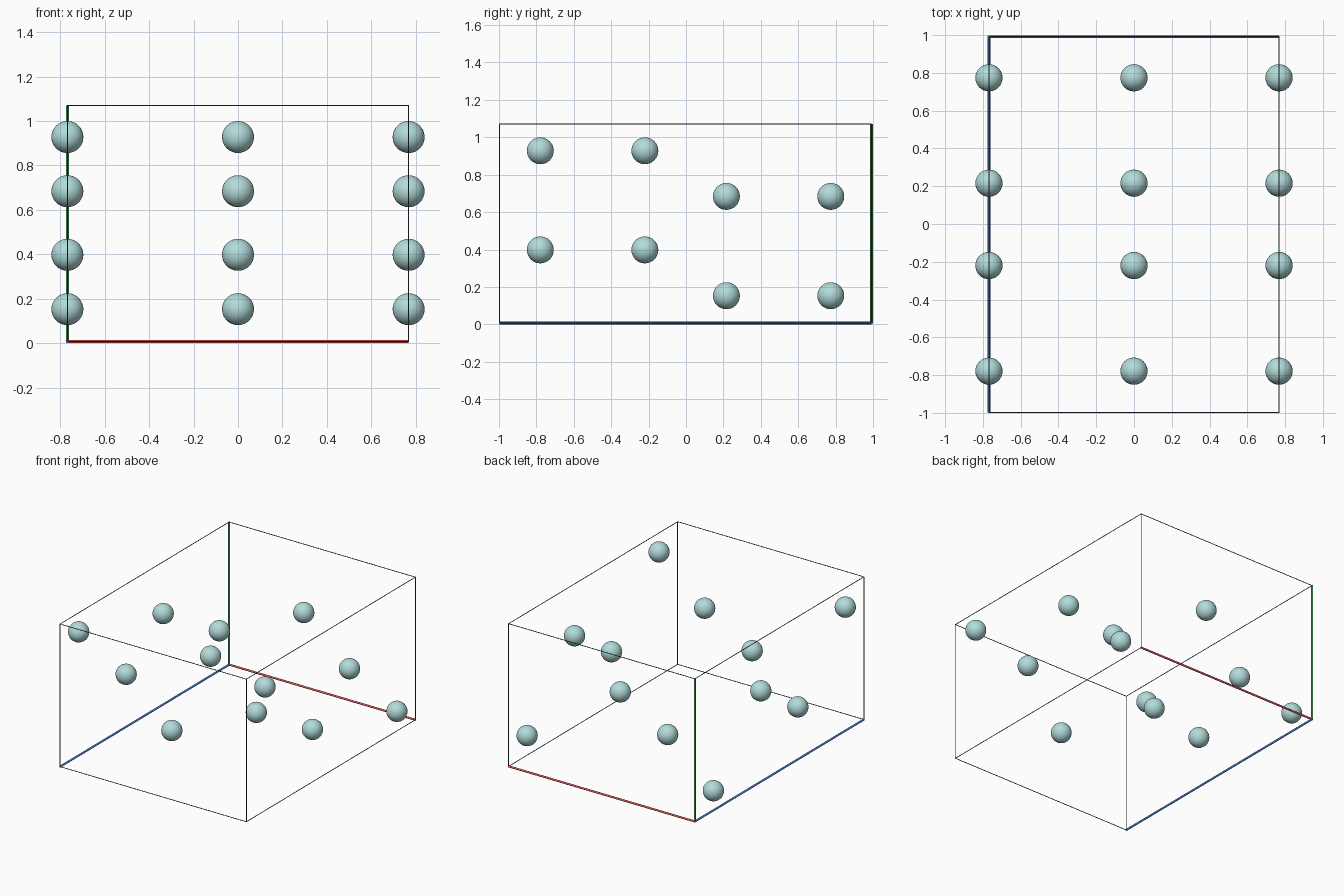
import bpy
from mathutils import Vector

if "Cube" in bpy.data.objects:
    bpy.data.objects.remove(bpy.data.objects["Cube"])

X = 0.768                 # half width of the cell
Y0, Y1 = -0.998, 0.992    # front and back of the cell
Z0, Z1 = 0.007, 1.070     # bottom and top of the cell


def material(name, rgb):
    m = bpy.data.materials.new(name)
    m.diffuse_color = (*rgb, 1)
    m.use_nodes = True
    m.node_tree.nodes["Principled BSDF"].inputs["Base Color"].default_value = m.diffuse_color
    return m


TEAL = material("pale teal", (0.445, 0.715, 0.705))
SLATE = material("dark slate", (0.06, 0.10, 0.125))
RED = material("red", (0.80, 0.10, 0.11))
GREEN = material("green", (0.09, 0.46, 0.14))
BLUE = material("blue", (0.08, 0.25, 0.72))


def finish(name, mat):
    ob = bpy.context.object
    ob.name = name
    ob.data.materials.append(mat)
    bpy.ops.object.shade_smooth_by_angle()


def rod(name, a, b, radius, mat):
    a, b = Vector(a), Vector(b)
    d = b - a
    bpy.ops.mesh.primitive_cylinder_add(
        vertices=20, radius=radius, depth=d.length, location=(a + b) / 2,
        rotation=d.to_track_quat('Z', 'Y').to_euler())
    finish(name, mat)


# Twelve cell edges: the three meeting at the left back bottom corner
# are thicker coloured axes, the others are thin dark wires
def edge(a, b, is_axis, axis_name, axis_mat):
    if is_axis:
        rod(axis_name, a, b, 0.007, axis_mat)
    else:
        rod("cell_edge", a, b, 0.0025, SLATE)


for y in (Y0, Y1):
    for z in (Z0, Z1):
        edge((-X, y, z), (X, y, z), (y, z) == (Y1, Z0), "width_axis", RED)
for x in (-X, X):
    for z in (Z0, Z1):
        edge((x, Y0, z), (x, Y1, z), (x, z) == (-X, Z0), "depth_axis", BLUE)
for x in (-X, X):
    for y in (Y0, Y1):
        edge((x, y, Z0), (x, y, Z1), (x, y) == (-X, Y1), "height_axis", GREEN)

# Atoms: each row has one height at the sides and another in the middle
rows = [(0.774, 0.153, 0.684), (0.216, 0.684, 0.153),
        (-0.220, 0.398, 0.928), (-0.779, 0.928, 0.398)]
for y, side_z, mid_z in rows:
    for x, z in ((-X, side_z), (0, mid_z), (X, side_z)):
        bpy.ops.mesh.primitive_uv_sphere_add(
            segments=32, ring_count=16, radius=0.072, location=(x, y, z))
        finish("atom", TEAL)
